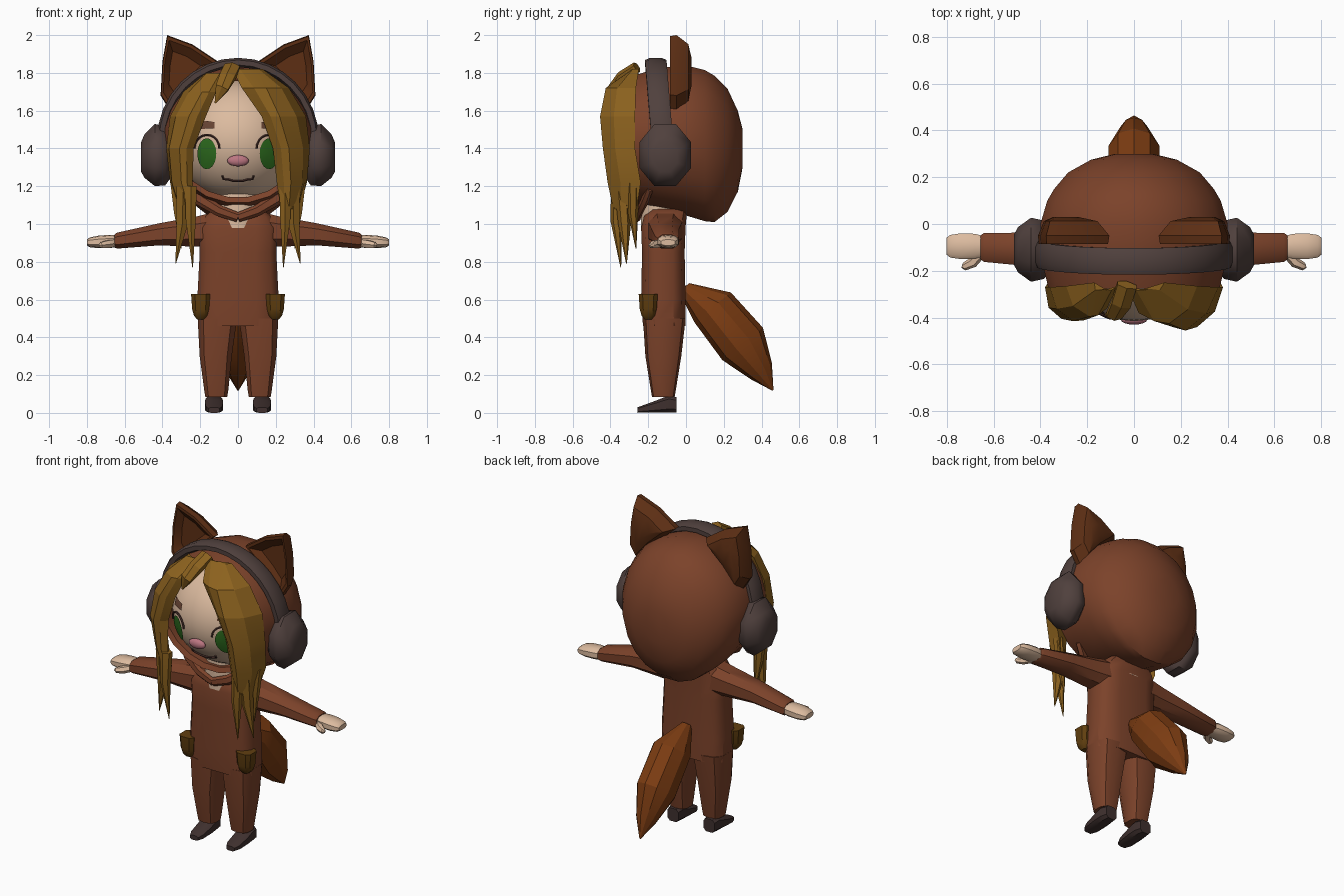
import bpy, bmesh
from math import sin, cos, pi, sqrt
from mathutils import Vector as V

if "Cube" in bpy.data.objects:
    bpy.data.objects.remove(bpy.data.objects["Cube"])


def material(name, r, g, b):
    m = bpy.data.materials.new(name)
    m.diffuse_color = (r, g, b, 1)
    m.use_nodes = True
    m.node_tree.nodes["Principled BSDF"].inputs["Base Color"].default_value = m.diffuse_color
    return m


SUIT = material("suit_brown", .20, .055, .023)
EAR = material("ear_brown", .11, .028, .007)
TAIL = material("tail_orange", .20, .045, .006)
SKIN = material("skin", .72, .50, .35)
HAIR = material("hair_gold", .26, .12, .013)
GREY = material("headset_grey", .08, .052, .047)
SHOE = material("shoe_dark", .05, .03, .028)
POCKET = material("pocket_olive", .12, .05, .005)
GREEN = material("eye_green", .03, .17, .015)
PINK = material("nose_pink", .5, .18, .22)
DARK = material("line_dark", .07, .03, .025)
BROW = material("brow_brown", .14, .06, .035)


def finish(name, bm, mat, mirror=False, smooth=40):
    bmesh.ops.recalc_face_normals(bm, faces=bm.faces)
    me = bpy.data.meshes.new(name)
    bm.to_mesh(me)
    bm.free()
    me.materials.append(mat)
    ob = bpy.data.objects.new(name, me)
    bpy.context.collection.objects.link(ob)
    if mirror:
        ob.modifiers.new("mirror", 'MIRROR').use_mirror_merge = False
    if smooth:
        bpy.ops.object.select_all(action='DESELECT')
        ob.select_set(True)
        bpy.context.view_layer.objects.active = ob
        bpy.ops.object.shade_smooth_by_angle(angle=smooth * pi / 180)
    return ob


def ring(c, u, v, n=10, p=1.0):
    """Superellipse ring around c; p < 1 is boxier."""
    def f(t):
        return (1 if t >= 0 else -1) * abs(t) ** p
    c, u, v = V(c), V(u), V(v)
    return [c + u * f(cos(a)) + v * f(sin(a)) for a in (2 * pi * (i + .5) / n for i in range(n))]


def loft(name, rings, mat, mirror=False, smooth=40):
    bm = bmesh.new()
    rows = [[bm.verts.new(p) for p in r] for r in rings]
    for a, b in zip(rows, rows[1:]):
        for i in range(len(a)):
            j = (i + 1) % len(a)
            bm.faces.new((a[i], a[j], b[j], b[i]))
    bm.faces.new(rows[0])
    bm.faces.new(rows[-1])
    return finish(name, bm, mat, mirror, smooth)


def tube(name, pts, radii, mat, n=6, side=(1, 0, 0), flat=1.0, mirror=False, smooth=40):
    """Tapered tube along a path; flat scales the width across 'side'."""
    pts = [V(p) for p in pts]
    rings = []
    for i, p in enumerate(pts):
        t = (pts[min(i + 1, len(pts) - 1)] - pts[max(i - 1, 0)]).normalized()
        v = t.cross(V(side)).normalized()
        u = v.cross(t)
        rings.append(ring(p, u * radii[i] * flat, v * radii[i], n))
    return loft(name, rings, mat, mirror, smooth)


# Suit: torso, legs, sleeves
loft("torso", [ring((0, cy, z), (hx, 0, 0), (0, hy, 0), 12, .6) for z, hx, cy, hy in (
    (.46, .215, -.115, .115), (.6, .22, -.12, .12), (.85, .207, -.12, .115),
    (.98, .212, -.12, .12), (1.04, .18, -.11, .115), (1.08, .13, -.09, .1))], SUIT)
loft("leg", [ring((cx, cy, z), (hx, 0, 0), (0, hy, 0), 10, .7) for z, cx, hx, cy, hy in (
    (.5, .109, .108, -.115, .113), (.3, .118, .088, -.12, .095),
    (.12, .115, .066, -.12, .066), (.085, .115, .06, -.12, .06))], SUIT, True)
loft("sleeve", [ring((x, cy, z), (0, hy, 0), (0, 0, hz), 8, .8) for x, cy, hy, z, hz in (
    (.12, -.11, .10, .97, .10), (.22, -.11, .09, .96, .085), (.42, -.11, .078, .945, .062),
    (.64, -.10, .066, .912, .045), (.655, -.10, .055, .91, .036))], SUIT, True)

# Hands and thumbs
loft("hand", [ring((x, -.095, z), (0, hy, 0), (0, 0, hz), 10, .7) for x, hy, z, hz in (
    (.63, .042, .908, .03), (.68, .055, .908, .035), (.74, .057, .905, .033),
    (.785, .05, .903, .026), (.80, .038, .902, .016))], SKIN, True)
tube("thumb", [(.65, -.12, .90), (.69, -.165, .893), (.725, -.182, .888), (.735, -.18, .887)],
     [.022, .023, .017, .008], SKIN, 6, (0, 0, 1), mirror=True)

# Shoes and pockets
loft("shoe", [ring((.127, y, h / 2), (hx, 0, 0), (0, 0, h / 2), 8, .6) for y, hx, h in (
    (-.258, .03, .03), (-.225, .045, .042), (-.15, .05, .07), (-.09, .048, .095),
    (-.05, .04, .085))], SHOE, True)
loft("pocket", [ring((.198, -.20, z), (h, 0, 0), (0, h, 0), 8, .6) for z, h in (
    (.63, .053), (.55, .047), (.515, .037), (.495, .02))], POCKET, True)

# Hood: rings along y, with a lip turned in around the face
loft("hood", [ring((0, y, (lo + hi) / 2), (rx, 0, 0), (0, 0, (hi - lo) / 2), 20) for y, rx, lo, hi in (
    (-.12, .33, 1.13, 1.76), (-.26, .345, 1.14, 1.76), (-.275, .37, 1.11, 1.79),
    (-.15, .40, 1.07, 1.83), (0, .405, 1.04, 1.845), (.1, .375, 1.01, 1.82),
    (.15, .345, 1.005, 1.79), (.22, .285, 1.06, 1.72), (.275, .185, 1.17, 1.60),
    (.30, .08, 1.30, 1.50))], SUIT)
tube("collar", [(.25, -.19, 1.19), (.2, -.215, 1.13), (.1, -.245, 1.07), (0, -.255, 1.035)],
     [.03, .034, .03, .026], SUIT, 6, (0, 1, 0), .6, True)

# Ears: cupped, hollow at the front
outline = [V((x, 0, z)) for x, z in ((.105, 1.86), (.24, 1.95), (.375, 2.0), (.4, 1.86),
                                     (.41, 1.68), (.36, 1.6), (.25, 1.73))]
mid = V((.31, 0, 1.81))
loft("ear", [[mid + (p - mid) * s + V((0, y, 0)) for p in outline] for y, s in (
    (.03, .35), (.012, .75), (-.05, 1), (-.085, .97), (-.085, .86), (-.045, .55))], EAR, True, 30)

# Tail
perp = V((0, .78, .62))
loft("tail", [ring((0, y, z), (w, 0, 0), perp * h, 10) for y, z, w, h in (
    (-.01, .665, .03, .035), (.14, .56, .115, .125), (.30, .365, .115, .138),
    (.40, .22, .06, .07), (.46, .12, .004, .004))], TAIL, smooth=25)

# Headset: band and eight-sided cups
loft("headset_band", [ring((.405 * cos(a), -.125 - .035 * sin(a), 1.44 + .415 * sin(a)),
                           V((cos(a), 0, sin(a))) * .026, (0, .06, 0), 8, .7)
                      for a in (pi * i / 16 for i in range(17))], GREY)
loft("headset_cup", [ring((x, -.11, z), (0, ry, 0), (0, 0, rz), 8) for x, z, ry, rz in (
    (.36, 1.36, .11, .13), (.385, 1.36, .135, .168), (.44, 1.365, .148, .178),
    (.495, 1.36, .105, .125), (.513, 1.355, .07, .085))], GREY, True, 50)

# Head and neck
HC, HR = V((0, -.08, 1.44)), V((.33, .335, .32))
bm = bmesh.new()
bmesh.ops.create_uvsphere(bm, u_segments=32, v_segments=20, radius=1)
bmesh.ops.scale(bm, vec=HR, verts=bm.verts)
bmesh.ops.translate(bm, vec=HC, verts=bm.verts)
finish("head", bm, SKIN)
loft("neck", [ring((0, -.12, z), (.125, 0, 0), (0, .122, 0), 12) for z in (.98, 1.17)], SKIN)


def on_face(x, z, lift=.007):
    d = 1 - (x / HR.x) ** 2 - ((z - HC.z) / HR.z) ** 2
    return V((x, HC.y - HR.y * sqrt(max(d, 0)) - lift, z))


def patch(name, centre, pts, mat, mirror=True):
    bm = bmesh.new()
    c = bm.verts.new(on_face(*centre, .010))
    vs = [bm.verts.new(on_face(*p)) for p in pts]
    for i in range(len(vs)):
        bm.faces.new((c, vs[i - 1], vs[i]))
    finish(name, bm, mat, mirror)


# Facial features laid on the head surface
patch("eye", (.165, 1.372), [(.165 + .05 * cos(a), 1.372 + .082 * sin(a))
                             for a in (2 * pi * i / 20 for i in range(20))], GREEN)
patch("eyebrow", (.165, 1.525), [(.125, 1.505), (.165, 1.505), (.207, 1.502),
                                 (.207, 1.548), (.165, 1.545), (.125, 1.54)], BROW)
tube("eyelid", [on_face(.165 + .066 * cos(a), 1.40 + .072 * sin(a), .004)
                for a in (pi * i / 10 for i in range(11))], [.006] * 11, DARK, 5, (0, 1, 0), mirror=True)
tube("mouth", [on_face(x, z, .004) for x, z in ((.083, 1.255), (.078, 1.238), (.055, 1.236),
                                                (.025, 1.228), (0, 1.228))],
     [.006] * 5, DARK, 5, (0, 1, 0), mirror=True)
bm = bmesh.new()
bmesh.ops.create_uvsphere(bm, u_segments=16, v_segments=10, radius=1)
bmesh.ops.scale(bm, vec=(.057, .022, .03), verts=bm.verts)
bmesh.ops.translate(bm, vec=(0, -.408, 1.335), verts=bm.verts)
finish("nose", bm, PINK)


# Hair: faceted side curtains, each row gives z, inner, bulge and outer edge
def curtain(name, rows):
    rings = []
    for z, xi, yi, xm, ym, xo, yo in rows:
        a, m, o = V((xi, yi, z)), V((xm, ym, z)), V((xo, yo, z))
        q = (m + o) / 2 + V((.02 if xo > 0 else -.02, -.02, 0))
        rings.append([a, (a + m) / 2 + V((0, -.012, 0)), m, q, o, V((xm, yo - .03, z))])
    loft(name, rings, HAIR, smooth=15)


curtain("hair_right_side", ((1.82, -.03, -.27, .05, -.275, .13, -.25), (1.72, .02, -.38, .15, -.425, .27, -.265),
                            (1.57, .125, -.405, .22, -.455, .36, -.27), (1.40, .185, -.385, .27, -.44, .38, -.27),
                            (1.22, .205, -.37, .28, -.415, .365, -.24), (1.08, .225, -.36, .27, -.385, .325, -.26)))
curtain("hair_left_side", ((1.80, -.07, -.265, -.12, -.275, -.17, -.25), (1.70, -.115, -.36, -.19, -.395, -.29, -.265),
                           (1.57, -.17, -.385, -.26, -.415, -.36, -.27), (1.40, -.235, -.36, -.31, -.405, -.38, -.27),
                           (1.22, -.24, -.36, -.30, -.385, -.36, -.24), (1.08, -.225, -.35, -.26, -.37, -.315, -.26)))
tube("hair_centre_lock", [(-.03, -.26, 1.83), (-.055, -.34, 1.78), (-.085, -.39, 1.72), (-.12, -.385, 1.64)],
     [.03, .03, .025, .003], HAIR, 6, (1, 0, 0), 1.6, smooth=15)
for i, (a, b, c, r) in enumerate((
        ((.25, -.36, 1.2), (.25, -.37, 1.02), (.24, -.345, .77), .036),
        ((.29, -.34, 1.2), (.295, -.325, 1.0), (.33, -.315, .79), .04),
        ((.33, -.28, 1.22), (.315, -.28, 1.06), (.30, -.265, .87), .032))):
    tube("hair_strand_%d" % (i + 1), [a, b, c], [r, r * .85, .002], HAIR, 6, mirror=True, smooth=15)
